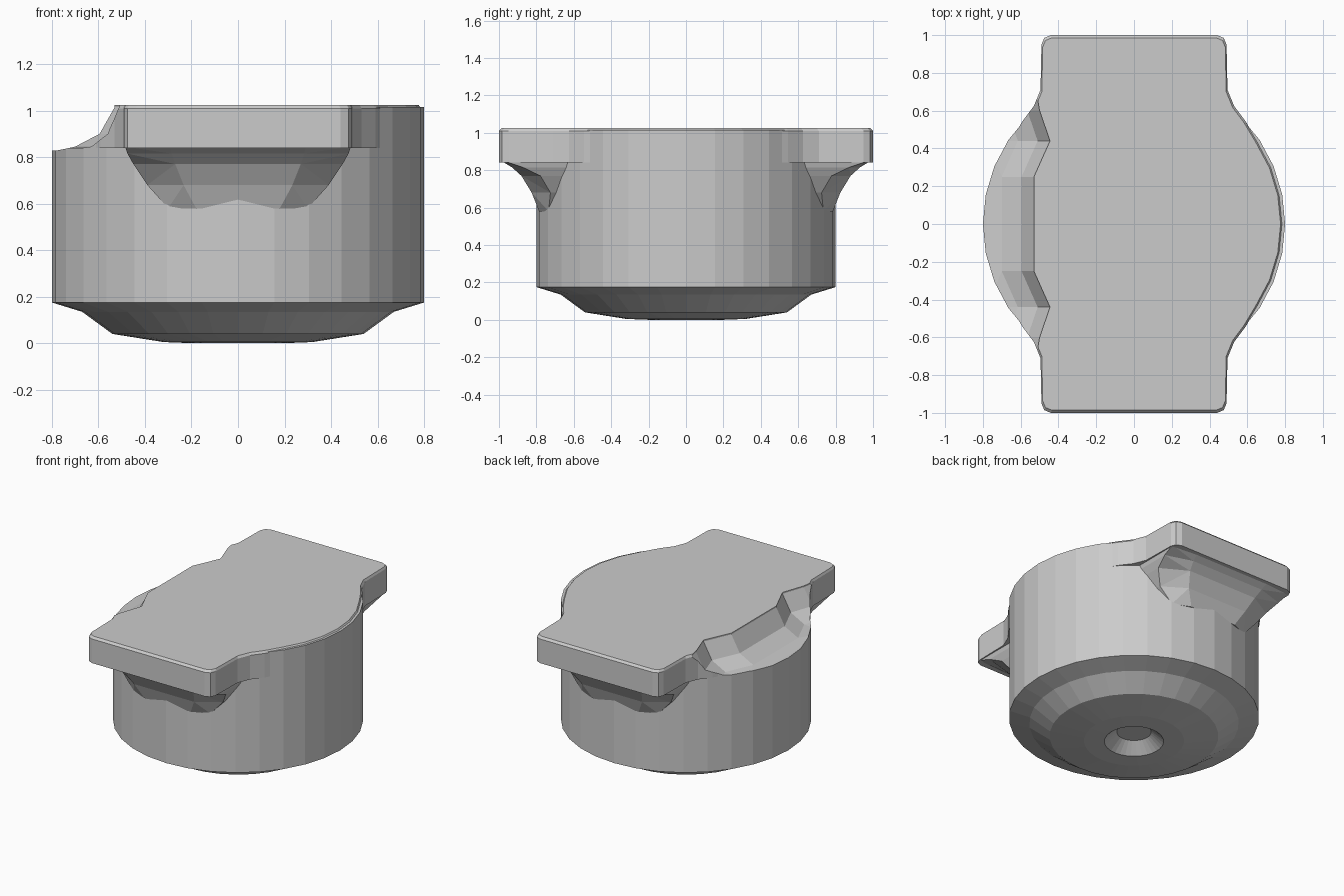
import bpy, bmesh
from math import sin, cos, pi, sqrt, radians

if "Cube" in bpy.data.objects:
    bpy.data.objects.remove(bpy.data.objects["Cube"])


def loft(name, sections):
    """Closed solid skinned through equal-length point loops."""
    bm = bmesh.new()
    rings = [[bm.verts.new(p) for p in s] for s in sections]
    n = len(rings[0])
    for a, b in zip(rings, rings[1:]):
        for i in range(n):
            j = (i + 1) % n
            bm.faces.new((a[i], a[j], b[j], b[i]))
    bm.faces.new(rings[0][::-1])
    bm.faces.new(rings[-1])
    bmesh.ops.recalc_face_normals(bm, faces=bm.faces)
    bmesh.ops.triangulate(bm, faces=[f for f in bm.faces if len(f.verts) == 4])
    me = bpy.data.meshes.new(name)
    bm.to_mesh(me)
    bm.free()
    ob = bpy.data.objects.new(name, me)
    bpy.context.collection.objects.link(ob)
    return ob


def combine(target, other, op):
    """Apply a boolean and discard the second operand."""
    mod = target.modifiers.new(op, 'BOOLEAN')
    mod.operation, mod.object, mod.solver = op, other, 'EXACT'
    bpy.context.view_layer.objects.active = target
    bpy.ops.object.modifier_apply(modifier=mod.name)
    bpy.data.objects.remove(other, do_unlink=True)


# round body with stepped underside and central socket
SIDES = 32
profile = [(0.11, 0.07), (0.19, 0.0), (0.32, 0.005), (0.54, 0.04),
           (0.67, 0.135), (0.8, 0.175), (0.8, 0.6), (0.8, 1.015)]
body = loft("cap_body", [[(r * cos(2 * pi * i / SIDES), r * sin(2 * pi * i / SIDES), z)
                          for i in range(SIDES)] for r, z in profile])

# top deck: disc with two square tabs and small fillets
quarter = [(0.787 * cos(radians(a)), 0.787 * sin(radians(a))) for a in (0, 11.25, 22.5, 33.75)]
quarter += [(0.59, 0.545), (0.53, 0.625), (0.495, 0.71), (0.49, 0.95), (0.475, 0.985), (0.44, 1.0)]
right_half = [(x, -y) for x, y in quarter[:0:-1]] + quarter
outline = right_half + [(-x, y) for x, y in right_half[::-1]]
deck = loft("tab_deck", [[(x * s, y * s, z) for x, y in outline]
                         for s, z in ((1, 0.84), (1, 1.01), (0.986, 1.025))])
combine(body, deck, 'UNION')

# curved supports blending each tab into the body
levels = [(0.58, 0.30, 0.785, 0.0), (0.68, 0.39, 0.825, 0.25),
          (0.77, 0.45, 0.88, 0.55), (0.815, 0.475, 0.93, 0.8), (0.845, 0.485, 0.98, 0.95)]
for side in (1, -1):
    sections = []
    for z, w, y, t in levels:
        rim = sqrt(0.63 - w * w)
        ys = rim + (y - rim) * t
        pts = [(-w, 0.4), (-w, ys), (-w * 0.6, y), (w * 0.6, y), (w, ys), (w, 0.4)]
        sections.append([(px, side * py, z) for px, py in pts])
    combine(body, loft("tab_support", sections), 'UNION')

# coved notch along the left rim
wall = [(-0.53, 1.1), (-0.53, 1.015), (-0.595, 0.9), (-0.70, 0.845)]
outer = [(-0.78, 0.828), (-1.0, 0.825), (-1.0, 1.1)]
stations = [(-0.78, 0.0), (-0.6, 0.03), (-0.44, 0.085), (-0.25, 0.0),
            (0.25, 0.0), (0.44, 0.085), (0.6, 0.03), (0.78, 0.0)]
notch = loft("notch_cutter", [[(x + d, y, z) for x, z in wall] + [(x, y, z) for x, z in outer]
                              for y, d in stations])
notch.hide_render = True
combine(body, notch, 'DIFFERENCE')
